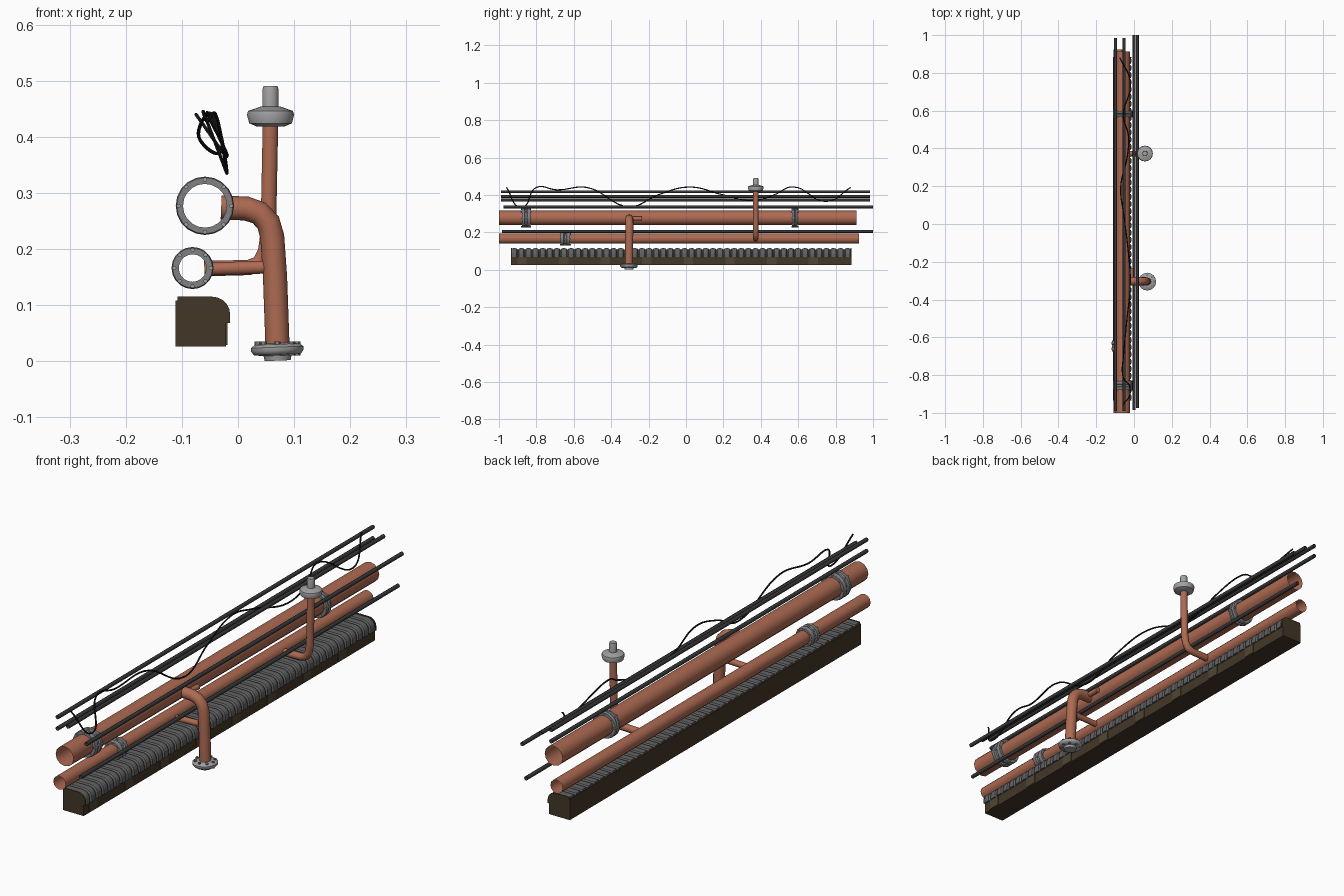
import bpy, bmesh, math
from mathutils import Matrix, Vector

if "Cube" in bpy.data.objects:
    bpy.data.objects.remove(bpy.data.objects["Cube"])


def mat(name, r, g, b):
    m = bpy.data.materials.new(name)
    m.diffuse_color = (r, g, b, 1)
    m.use_nodes = True
    m.node_tree.nodes["Principled BSDF"].inputs["Base Color"].default_value = m.diffuse_color
    return m


COPPER = mat("copper", 0.42, 0.145, 0.085)
STEEL = mat("steel", 0.36, 0.36, 0.37)
COLLAR = mat("collar_grey", 0.22, 0.22, 0.23)
RIB = mat("rib_grey", 0.12, 0.12, 0.125)
CABLE = mat("cable_grey", 0.04, 0.04, 0.042)
WIRE = mat("wire_black", 0.012, 0.012, 0.013)
BROWN = mat("tray_brown", 0.055, 0.037, 0.02)
CLIP = mat("clip_brown", 0.085, 0.06, 0.035)


def finish(name, bm, material, smooth=True):
    bmesh.ops.recalc_face_normals(bm, faces=bm.faces)
    me = bpy.data.meshes.new(name)
    bm.to_mesh(me)
    bm.free()
    me.materials.append(material)
    ob = bpy.data.objects.new(name, me)
    bpy.context.collection.objects.link(ob)
    if smooth:
        shade(ob)
    return ob


def shade(ob):
    bpy.ops.object.select_all(action='DESELECT')
    ob.select_set(True)
    bpy.context.view_layer.objects.active = ob
    bpy.ops.object.shade_smooth_by_angle(angle=math.radians(50))


def tube(name, pts, r, material, res=3, bezier=False, caps=False):
    cu = bpy.data.curves.new(name, 'CURVE')
    cu.dimensions = '3D'
    cu.bevel_depth = r
    cu.bevel_resolution = res
    cu.use_fill_caps = caps
    if bezier:
        s = cu.splines.new('BEZIER')
        s.bezier_points.add(len(pts) - 1)
        s.resolution_u = 8
        for p, co in zip(s.bezier_points, pts):
            p.co = co
            p.handle_left_type = p.handle_right_type = 'AUTO'
    else:
        s = cu.splines.new('POLY')
        s.points.add(len(pts) - 1)
        for p, co in zip(s.points, pts):
            p.co = (*co, 1)
    cu.materials.append(material)
    ob = bpy.data.objects.new(name, cu)
    bpy.context.collection.objects.link(ob)
    bpy.ops.object.select_all(action='DESELECT')
    ob.select_set(True)
    bpy.context.view_layer.objects.active = ob
    bpy.ops.object.convert(target='MESH')
    shade(bpy.context.object)


def loft(bm, rings, close=False):
    vs = [[bm.verts.new(p) for p in ring] for ring in rings]
    pairs = list(zip(vs, vs[1:])) + ([(vs[-1], vs[0])] if close else [])
    for a, b in pairs:
        for i in range(len(a)):
            j = (i + 1) % len(a)
            bm.faces.new((a[i], a[j], b[j], b[i]))
    return vs


def lathe(name, prof, centre, material, axis='Z', n=20, close=False, tilt=0):
    bm = bmesh.new()
    rings = [[(r * math.cos(math.tau * i / n), r * math.sin(math.tau * i / n), h)
              for i in range(n)] for r, h in prof]
    vs = loft(bm, rings, close)
    if not close:
        bm.faces.new(vs[0])
        bm.faces.new(vs[-1])
    rot = Matrix.Rotation(math.pi / 2, 4, 'X') if axis == 'Y' else Matrix.Rotation(tilt, 4, 'Y')
    bm.transform(Matrix.Translation(centre) @ rot)
    return finish(name, bm, material)


def box(name, lo, hi, material):
    bm = bmesh.new()
    bmesh.ops.create_cube(bm, size=1)
    lo, hi = Vector(lo), Vector(hi)
    bm.transform(Matrix.Translation((lo + hi) / 2) @ Matrix.Diagonal((*(hi - lo), 1)))
    return finish(name, bm, material, False)


# Long open copper pipes
BX, BZ, SX, SZ = -0.059, 0.277, -0.081, 0.166
tube("large_pipe", [(BX, -1, BZ), (BX, 0.912, BZ)], 0.039, COPPER, 4)
tube("small_pipe", [(SX, -1, SZ), (SX, 0.925, SZ)], 0.027, COPPER, 4)


# Pipe collars: band with two raised rims and a ring of bolts
def collar(name, x, y, z, r, w):
    ri, lo = r - 0.013, r - 0.006
    h = w / 2
    prof = [(ri, -h), (r - 0.002, -h), (r, -h * 0.75), (r, -h * 0.35), (lo, -h * 0.2),
            (lo, h * 0.2), (r, h * 0.35), (r, h * 0.75), (r - 0.002, h), (ri, h)]
    lathe(name, prof, (x, y, z), COLLAR, 'Y', 20, True)
    for i in range(8):
        a = math.tau * i / 8
        c = (x + (r - 0.005) * math.cos(a), y, z + (r - 0.005) * math.sin(a))
        lathe(name + "_bolt", [(0.004, -h - 0.004), (0.004, h + 0.004)], c, STEEL, 'Y', 6)


collar("large_collar_front", BX, -0.855, BZ, 0.052, 0.046)
collar("large_collar_back", BX, 0.582, BZ, 0.052, 0.03)
collar("small_collar", SX, -0.645, SZ, 0.0375, 0.05)

# Branch pipe going down to the floor flange
tube("down_branch", [(-0.03, -0.303, 0.274), (0.015, -0.303, 0.272), (0.038, -0.303, 0.264),
                     (0.054, -0.303, 0.247), (0.061, -0.303, 0.222), (0.066, -0.304, 0.15),
                     (0.071, -0.305, 0.01)], 0.0215, COPPER, 4)
tube("branch_link", [(-0.06, -0.303, 0.164), (0.062, -0.303, 0.168)], 0.012, COPPER)
tube("branch_stub", [(-0.012, -0.3, 0.273), (-0.012, -0.235, 0.273)], 0.011, COPPER, caps=True)
lathe("floor_flange", [(0.023, -0.02), (0.025, -0.011), (0.042, -0.009), (0.047, -0.002),
                       (0.047, 0.004), (0.04, 0.009), (0.024, 0.011)],
      (0.07, -0.305, 0.021), STEEL, n=16, tilt=-0.04)
for i in range(8):
    a = math.tau * i / 8
    lathe("flange_bolt", [(0.006, -0.011), (0.006, 0.014)],
          (0.07 + 0.035 * math.cos(a), -0.305 + 0.035 * math.sin(a), 0.021), COLLAR, n=6)

# Branch pipe going up to the valve head
tube("up_branch", [(-0.06, 0.373, 0.165), (0.02, 0.373, 0.167), (0.038, 0.373, 0.175),
                   (0.049, 0.373, 0.195), (0.054, 0.373, 0.23), (0.058, 0.373, 0.43)],
     0.0145, COPPER)
lathe("valve_disc", [(0.024, 0.418), (0.038, 0.424), (0.042, 0.439), (0.04, 0.446),
                     (0.017, 0.454)], (0.058, 0.373, 0), STEEL, n=16)
lathe("valve_stem", [(0.0145, 0.45), (0.0145, 0.484), (0.0125, 0.49)], (0.058, 0.373, 0), STEEL, n=14)

# Straight cables
for x, z, y0, y1 in [(-0.098, 0.417, -0.99, 0.985), (-0.098, 0.372, -0.99, 0.985),
                     (-0.052, 0.392, -0.99, 0.985), (0.018, 0.336, -0.975, 1.0),
                     (0.001, 0.205, -0.985, 1.0)]:
    tube("cable", [(x, y0, z), (x, y1, z)], 0.0078, CABLE, 2)

# Loose wire wandering over the cables
tube("loose_wire", [(-0.06, -0.96, 0.44), (-0.02, -0.88, 0.335), (-0.06, -0.8, 0.44),
                    (-0.055, -0.69, 0.427), (-0.04, -0.53, 0.44), (-0.02, -0.3, 0.337),
                    (-0.03, -0.15, 0.4), (-0.05, 0.02, 0.442), (-0.07, 0.2, 0.4),
                    (-0.035, 0.36, 0.37), (-0.03, 0.47, 0.4), (-0.055, 0.57, 0.443),
                    (-0.02, 0.75, 0.365), (-0.075, 0.88, 0.44)], 0.0032, WIRE, 1, True)


# Ribbed duct with rounded top edge; d insets the section between ribs
def section(d):
    arc = [(-0.046 + (0.032 - d) * math.cos(a), 0.083 + (0.032 - d) * math.sin(a))
           for a in [math.pi / 2 * k / 5 for k in range(6)]]
    return arc + [(-0.108, 0.115 - d), (-0.108, 0.03), (-0.024, 0.03),
                  (-0.024, 0.068), (-0.014 - d, 0.068)]


Y0, Y1, RIBS = -0.935, 0.885, 48
step = (Y1 - Y0) / RIBS
bm = bmesh.new()
rings = []
for k in range(RIBS):
    for t, d in [(0.0, 0.007), (0.12, 0.001), (0.3, 0), (0.6, 0), (0.78, 0.001), (0.9, 0.007)]:
        rings.append([(x, Y0 + (k + t) * step, z) for x, z in section(d)])
loft(bm, rings)
finish("ribbed_duct", bm, RIB, False)

# Solid end plates of the duct
for y in (Y0, Y1 - 0.006):
    bm = bmesh.new()
    vs = loft(bm, [[(x, yy, z) for x, z in section(0)] for yy in (y, y + 0.006)])
    bm.faces.new(vs[0])
    bm.faces.new(vs[1])
    finish("duct_end", bm, BROWN, False)

# Tray holding the duct: back, floor and front lip, with clips along the front
box("tray_back", (-0.111, Y0, 0.026), (-0.107, Y1, 0.108), BROWN)
box("tray_floor", (-0.111, Y0, 0.026), (-0.021, Y1, 0.031), BROWN)
box("tray_front", (-0.026, Y0, 0.026), (-0.021, Y1, 0.07), BROWN)
for i in range(8):
    y = -0.877 + i * 0.2225
    box("tray_clip", (-0.023, y - 0.025, 0.029), (-0.0185, y + 0.025, 0.068), CLIP)
